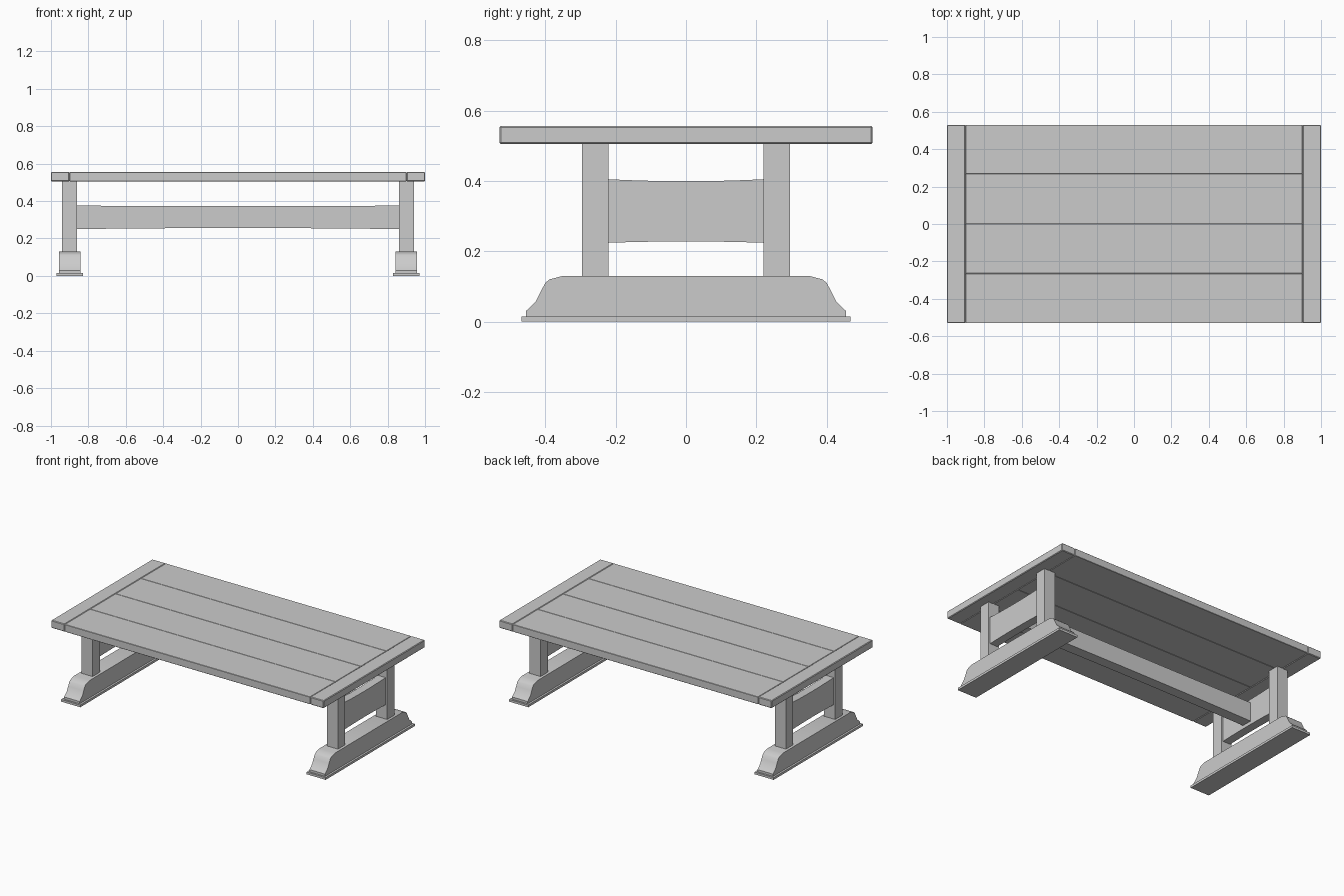
import bpy, bmesh

if "Cube" in bpy.data.objects:
    bpy.data.objects.remove(bpy.data.objects["Cube"])


def finish(name, bm, bevel=0.0, smooth=False):
    bmesh.ops.recalc_face_normals(bm, faces=bm.faces)
    me = bpy.data.meshes.new(name)
    bm.to_mesh(me)
    bm.free()
    ob = bpy.data.objects.new(name, me)
    bpy.context.collection.objects.link(ob)
    if bevel:
        m = ob.modifiers.new("bevel", 'BEVEL')
        m.width = bevel
        m.segments = 1
    if smooth:
        bpy.ops.object.select_all(action='DESELECT')
        ob.select_set(True)
        bpy.context.view_layer.objects.active = ob
        bpy.ops.object.shade_smooth_by_angle(angle=0.6)
    return ob


def box(name, x, y, z, bevel=0.0):
    bm = bmesh.new()
    bmesh.ops.create_cube(bm, size=1)
    for v in bm.verts:
        v.co = [(r[0] + r[1]) / 2 + c * (r[1] - r[0])
                for c, r in zip(v.co, (x, y, z))]
    return finish(name, bm, bevel)


def extrude(name, outline, axis, lo, hi, smooth=False):
    """Extrude a (u, z) outline along x (axis 0) or y (axis 1)."""
    bm = bmesh.new()
    place = lambda u, z, d: (d, u, z) if axis == 0 else (u, d, z)
    face = bm.faces.new([bm.verts.new(place(u, z, lo)) for u, z in outline])
    ext = bmesh.ops.extrude_face_region(bm, geom=[face])
    for v in ext["geom"]:
        if isinstance(v, bmesh.types.BMVert):
            v.co[axis] = hi
    return finish(name, bm, 0, smooth)


def bowed(half, z0, z1, bow0, bow1, n=12):
    """Rail outline whose long edges curve inwards at the middle."""
    us = [half * (2 * i / n - 1) for i in range(n + 1)]
    arc = lambda u: 1 - (u / half) ** 2
    return ([(u, z0 + bow0 * arc(u)) for u in us] +
            [(u, z1 - bow1 * arc(u)) for u in reversed(us)])


# Table top: four long planks between two end boards
edges = [-0.53, -0.265, 0.002, 0.268, 0.53]
for i in range(4):
    box(f"top_plank_{i + 1}", (-0.9, 0.9), (edges[i], edges[i + 1]),
        (0.506, 0.555), 0.002)

# Half outline of the shaped foot, mirrored to the full outline
half_foot = [(0.455, 0.015), (0.455, 0.03), (0.427, 0.057), (0.413, 0.085),
             (0.400, 0.110), (0.388, 0.120), (0.350, 0.130)]
foot = half_foot + [(-y, z) for y, z in reversed(half_foot)]

for side, s in (("left", -1), ("right", 1)):
    span = lambda a, b: tuple(sorted((s * a, s * b)))
    box(f"{side}_end_board", span(0.901, 1.0), (-0.53, 0.53),
        (0.505, 0.556), 0.004)
    # Sole plate and foot
    box(f"{side}_sole", span(0.83, 0.97), (-0.467, 0.467), (0, 0.015))
    extrude(f"{side}_foot", foot, 0, *span(0.843, 0.957), smooth=True)
    # Leg posts
    for pos, t in (("front", -1), ("back", 1)):
        box(f"{side}_{pos}_leg", span(0.86, 0.94),
            tuple(sorted((t * 0.22, t * 0.295))), (0.125, 0.508))
    # Panel between the posts
    extrude(f"{side}_panel", bowed(0.225, 0.224, 0.405, 0.004, 0.006), 0,
            *span(0.872, 0.928), smooth=True)

# Long stretcher joining the two panels
extrude("stretcher", bowed(0.88, 0.25, 0.376, 0.006, 0.003), 1,
        -0.035, 0.035, smooth=True)
